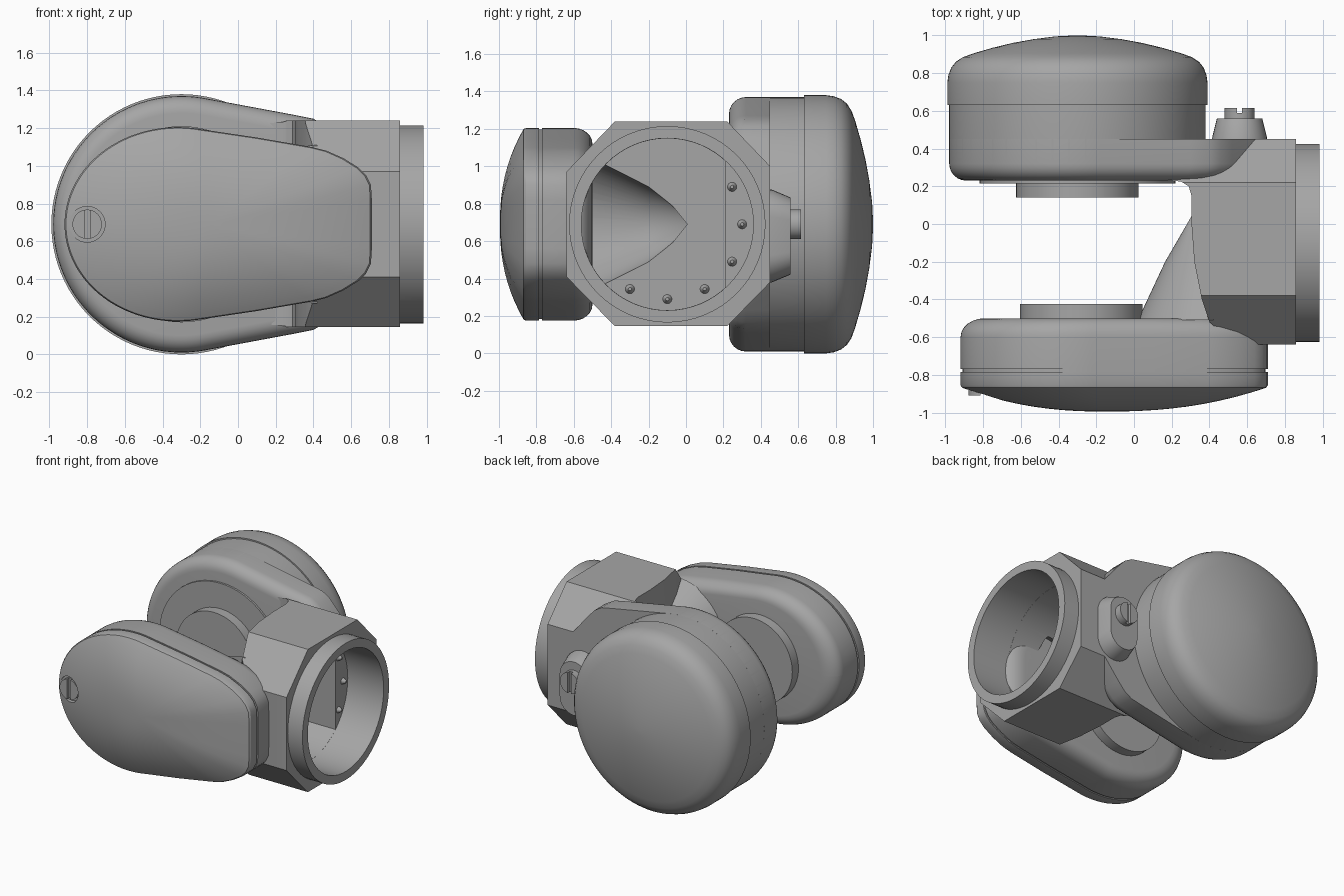
import bpy, bmesh, math
from mathutils import Vector

if "Cube" in bpy.data.objects:
    bpy.data.objects.remove(bpy.data.objects["Cube"])

grey = bpy.data.materials.new("machine_grey")
grey.use_nodes = True
COLOUR = (0.38, 0.38, 0.38, 1)
grey.diffuse_color = COLOUR
grey.node_tree.nodes["Principled BSDF"].inputs["Base Color"].default_value = COLOUR
parts = []
CZ = 0.69       # height of the pivot axis
PIVOT = (-0.3, CZ)


def finish(name, bm):
    bmesh.ops.recalc_face_normals(bm, faces=bm.faces)
    mesh = bpy.data.meshes.new(name)
    bm.to_mesh(mesh)
    bm.free()
    obj = bpy.data.objects.new(name, mesh)
    bpy.context.collection.objects.link(obj)
    mesh.materials.append(grey)
    parts.append(obj)
    return obj


def place(axis, u, v, w):
    return {"x": (w, u, v), "y": (u, w, v), "z": (u, v, w)}[axis]


def loft(name, outline, steps, axis="y", centre=(0, 0)):
    """Sweep an outline along an axis; steps are (position, scale)."""
    bm = bmesh.new()
    rings = []
    for w, s in steps:
        rings.append([bm.verts.new(place(axis, centre[0] + (u - centre[0]) * s,
                                         centre[1] + (v - centre[1]) * s, w))
                      for u, v in outline])
    n = len(outline)
    for a, b in zip(rings, rings[1:]):
        for i in range(n):
            j = (i + 1) % n
            bm.faces.new((a[i], a[j], b[j], b[i]))
    bm.faces.new(rings[0])
    bm.faces.new(rings[-1])
    return finish(name, bm)


def arc(centre, rx, rz, start, end, n):
    angles = [math.radians(start + (end - start) * i / n) for i in range(n + 1)]
    return [(centre[0] + rx * math.cos(a), centre[1] + rz * math.sin(a)) for a in angles]


def circle(centre, r, n=64):
    return arc(centre, r, r, 0, 360, n)[:-1]


def disc(name, centre, r, lo, hi, axis="y", n=64):
    return loft(name, circle(centre, r, n), [(lo, 1), (hi, 1)], axis)


def hull(name, points):
    bm = bmesh.new()
    for p in points:
        bm.verts.new(p)
    res = bmesh.ops.convex_hull(bm, input=bm.verts)
    bmesh.ops.delete(bm, geom=res["geom_interior"], context="VERTS")
    return finish(name, bm)


def combine(obj, other, operation):
    mod = obj.modifiers.new("cut", "BOOLEAN")
    mod.operation, mod.solver, mod.object = operation, "EXACT", other
    bpy.context.view_layer.objects.active = obj
    bpy.ops.object.modifier_apply(modifier=mod.name)
    parts.remove(other)
    bpy.data.objects.remove(other)


def mirrored(top):
    """Close an upper outline with its reflection below the pivot axis."""
    return top + [(x, 2 * CZ - z) for x, z in reversed(top)]


def rounded_edge(y, r, size, steps=6):
    """Steps for a rounded rim that starts at y and grows towards +y."""
    turns = [math.pi / 2 * i / steps for i in range(steps + 1)]
    return [(y + r * (1 - math.cos(t)), 1 - r * (1 - math.sin(t)) / size) for t in turns]


def screw(name, centre, r, lo, hi, outer):
    """Slotted screw along y; outer is +1 if the head faces +y."""
    obj = disc(name, centre, r, lo, hi, n=32)
    head = hi if outer > 0 else lo
    x, z = centre
    slot = hull("slot", [(x + i, head + j, z + k) for i in (-.014, .014)
                         for j in (-.025, .025) for k in (-.2, .2)])
    combine(obj, slot, "DIFFERENCE")


# Hub: octagonal section trimmed by its plan outline
octagon = [(-.38, 1.24), (.22, 1.24), (.45, 1.0), (.45, .38),
           (.22, .145), (-.38, .145), (-.64, .41), (-.64, .97)]
plan = [(.15, .45), (.15, .235), (.25, .225), (.29, .2), (.305, .15), (.305, 0), (.32, -.2),
        (.36, -.4), (.4, -.52), (.47, -.58), (.7, -.66), (.86, -.66), (.86, .46), (.15, .46)]
hub = loft("hub", octagon, [(0, 1), (.86, 1)], "x")
combine(hub, loft("plan", plan, [(0, 1), (1.5, 1)], "z"), "INTERSECT")


# Curved web between the hub and the front arm
def web(name, s):
    base = [(x, -.51, z) for x, z in arc((.42, CZ), .40 * s, .42 * s, 90, 270, 32)]
    mid = [(x, -.2, z) for x, z in arc((.42, CZ), .255 * s, .24 * s, 90, 270, 32)]
    return hull(name, base + mid + [(.42 - .11 * s, .05 - .05 * (1 - s), CZ), (.5, -.51, CZ),
                                    (.5, -.1, CZ)])


combine(hub, web("web", 1), "UNION")

# Mounting collar with bore, deep pocket and funnel
HUB_AXIS = (-.1, CZ)
combine(hub, disc("collar", HUB_AXIS, .525, .8, .985, "x"), "UNION")
combine(hub, disc("bore", HUB_AXIS, .46, .68, 1.2, "x"), "DIFFERENCE")
pocket = [p for p in circle(HUB_AXIS, .459) if p[0] < .21]
upper = max((p for p in pocket if p[0] > .1), key=lambda p: p[0])
pocket_cut = disc("pocket", HUB_AXIS, .459, .37, .9, "x")
limit = hull("limit", [(x, y, z) for x in (.2, 1) for y in (-.8, .21) for z in (0, 1.5)])
combine(pocket_cut, limit, "INTERSECT")
combine(hub, pocket_cut, "DIFFERENCE")
combine(hub, web("funnel", .86), "DIFFERENCE")

# Bolts inside the bore
for k in range(6):
    a = math.radians(30 * k - 120)
    y, z = HUB_AXIS[0] + .4 * math.cos(a), CZ + .4 * math.sin(a)
    floor = .68 if y > .21 else .37
    loft("bore_bolt", circle((y, z), .03, 16), [(floor - .01, 1), (floor + .03, .3)], "x", (y, z))

# Rear arm: teardrop that runs into the hub
rear = mirrored([(.66, .98), (.52, 1.15), (.46, 1.215), (.4, 1.25), (.3, 1.27)]
                + arc(PIVOT, .68, .68, 80, 180, 40))
loft("rear_arm", rear, rounded_edge(.23, .09, .68) + [(.45, 1)], centre=PIVOT)
loft("rear_housing", circle(PIVOT, .68, 96), rounded_edge(.23, .09, .68) + [(.63, 1)],
     centre=PIVOT)
cap = [(.63, 1), (.75, 1), (.79, .992), (.83, .97), (.86, .935), (.885, .88), (.905, .8),
       (.935, .65), (.96, .5), (.98, .34), (.995, .17), (1.0, .03)]
loft("rear_cap", circle(PIVOT, .69, 96), cap, centre=PIVOT)
disc("rear_face_plate", PIVOT, .52, .215, .25)
disc("rear_pivot", PIVOT, .325, .14, .24)

# Front arm: shell, groove and domed cover
MID = (-.15, CZ)
front = mirrored([(.71, .82), (.705, .9), (.68, .95), (.64, .99), (.56, 1.04), (.47, 1.08),
                  (.39, 1.1), (.1, 1.15)] + arc((-.32, CZ), .6, .515, 78, 180, 40))
loft("front_arm", front, [(y, s) for y, s in rounded_edge(0, .1, .6)], centre=MID)
shell = parts.pop()
bpy.data.objects.remove(shell)
rim = [(-.5 - y, s) for y, s in rounded_edge(0, .1, .6)]
loft("front_arm", front, rim + [(-.77, 1), (-.77, .985), (-.79, .985)], centre=MID)
dome = [(-.865 - .13 * (1 - s ** 2.3), s) for s in (.99, .95, .9, .8, .7, .6, .5, .4, .3, .2, .1, .02)]
cover = loft("front_cover", front, [(-.785, 1), (-.855, 1)] + dome, centre=MID)
combine(cover, disc("recess", (-.8, CZ), .095, -1.1, -.875, n=32), "DIFFERENCE")
screw("cover_screw", (-.8, CZ), .078, -.91, -.86, -1)
disc("front_pivot", (-.28, CZ), .325, -.55, -.425)

# Rear boss with its screw
BOSS = (.56, .625)
pill = arc((.56, .73), .145, .145, 0, 180, 16) + arc((.56, .525), .145, .145, 180, 360, 16)
loft("screw_boss", pill, [(.4, 1), (.46, 1), (.56, .83)], centre=BOSS)
screw("boss_screw", (.56, CZ), .08, .52, .615, 1)

# Smooth shading with crisp edges
for obj in parts:
    obj.data.shade_smooth()
    obj.data.set_sharp_from_angle(angle=math.radians(32))
